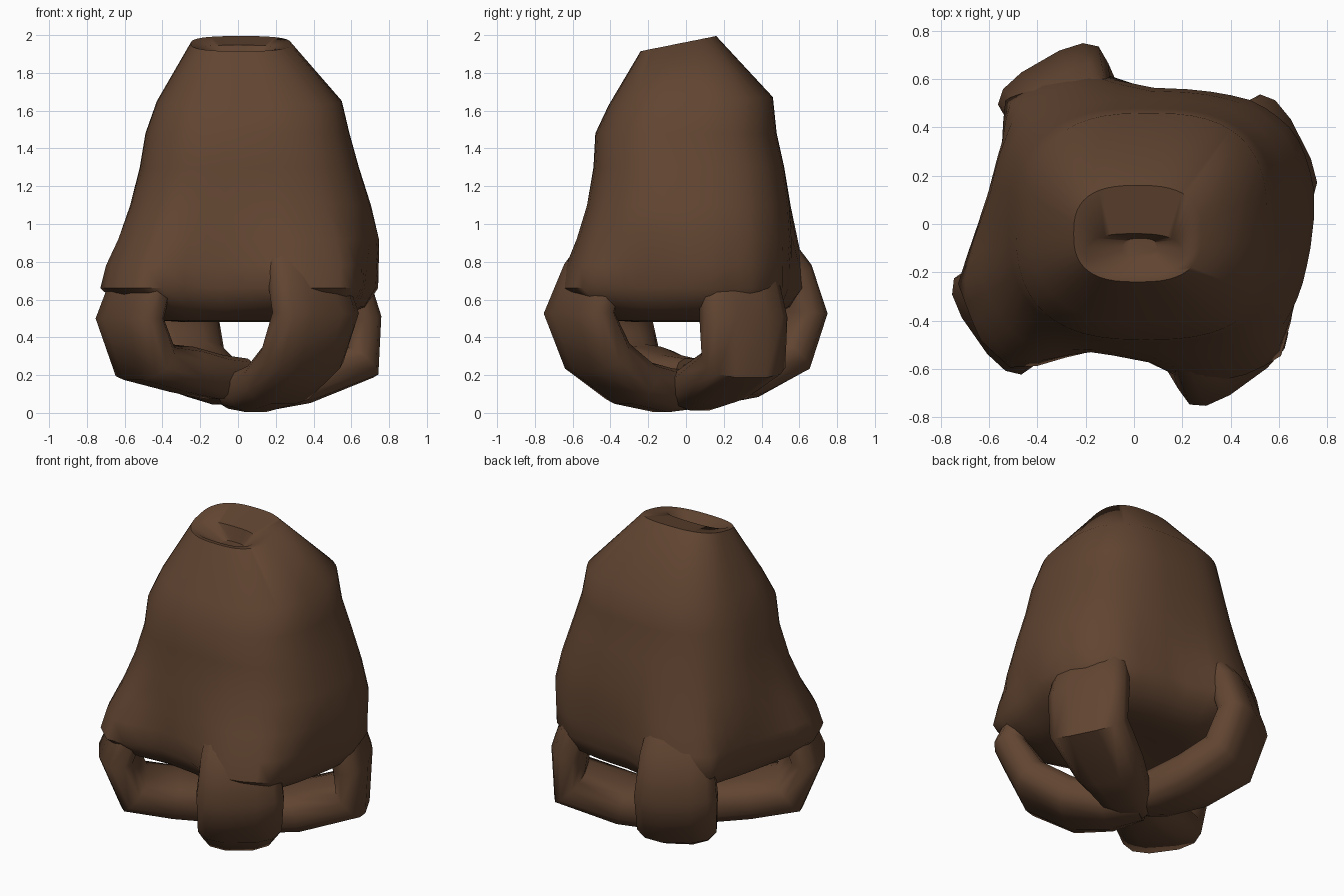
import bpy, bmesh, math
from mathutils import Vector

if "Cube" in bpy.data.objects:
    bpy.data.objects.remove(bpy.data.objects["Cube"])

brown = bpy.data.materials.new("dark brown")
brown.diffuse_color = (0.12, 0.059, 0.031, 1)
brown.use_nodes = True
brown.node_tree.nodes["Principled BSDF"].inputs["Base Color"].default_value = brown.diffuse_color


def power_point(angle, p):
    """Point on a unit superellipse."""
    c, s = math.cos(angle), math.sin(angle)
    return (math.copysign(abs(c) ** (2 / p), c),
            math.copysign(abs(s) ** (2 / p), s))


def loft(name, rings, angle_limit):
    """Skin a list of closed rings and cap both ends."""
    bm = bmesh.new()
    loops = [[bm.verts.new(v) for v in ring] for ring in rings]
    n = len(loops[0])
    for a, b in zip(loops, loops[1:]):
        for i in range(n):
            j = (i + 1) % n
            bm.faces.new((a[i], a[j], b[j], b[i]))
    bm.faces.new(loops[0])
    bm.faces.new(loops[-1])
    bmesh.ops.recalc_face_normals(bm, faces=bm.faces[:])
    mesh = bpy.data.meshes.new(name)
    bm.to_mesh(mesh)
    bm.free()
    mesh.materials.append(brown)
    obj = bpy.data.objects.new(name, mesh)
    bpy.context.collection.objects.link(obj)
    bpy.ops.object.select_all(action='DESELECT')
    obj.select_set(True)
    bpy.context.view_layer.objects.active = obj
    bpy.ops.object.shade_smooth_by_angle(angle=math.radians(angle_limit))


# Skirt outline where the body spreads into the four legs
skirt = [(0.76, 0.10), (0.67, 0.38), (0.50, 0.51), (0.25, 0.54), (0.02, 0.56),
         (-0.17, 0.66), (-0.38, 0.62), (-0.55, 0.52), (-0.55, 0.35),
         (-0.59, 0.18), (-0.67, -0.04), (-0.75, -0.25), (-0.66, -0.49),
         (-0.52, -0.62), (-0.40, -0.60), (-0.20, -0.53), (0.05, -0.57),
         (0.20, -0.69), (0.45, -0.65), (0.62, -0.57), (0.66, -0.40), (0.68, -0.18)]


def skirt_point(x, y):
    """Where the ray from the axis through (x, y) meets the skirt outline."""
    d = Vector((x, y)).normalized()
    for a, b in zip(skirt, skirt[1:] + skirt[:1]):
        a, b = Vector(a), Vector(b)
        ca, cb = d.x * a.y - d.y * a.x, d.x * b.y - d.y * b.x
        if ca <= 0 < cb and d.dot(a + b) > 0:
            return a + (b - a) * (ca / (ca - cb))
    return Vector((x, y))


# Body: height, x range, y range, slope of the ring in y, share of the skirt
body_rings = [
    (1.86, -0.05, 0.10, -0.14, -0.06, 0.0, 0),
    (1.93, -0.20, 0.20, -0.21, -0.04, 0.2, 0),
    (1.955, -0.25, 0.28, -0.24, 0.16, 0.2, 0),
    (1.65, -0.43, 0.55, -0.41, 0.46, 0.05, 0),
    (1.48, -0.49, 0.59, -0.48, 0.48, 0.0, 0),
    (1.30, -0.52, 0.64, -0.49, 0.52, 0.0, 0.0),
    (1.10, -0.56, 0.70, -0.51, 0.55, 0.0, 0.10),
    (0.92, -0.59, 0.75, -0.53, 0.57, 0.0, 0.35),
    (0.78, -0.60, 0.74, -0.54, 0.56, 0.0, 0.70),
    (0.66, -0.57, 0.68, -0.52, 0.53, 0.0, 0.90),
    (0.56, -0.50, 0.60, -0.45, 0.46, 0.0, 0.50),
    (0.49, -0.40, 0.46, -0.36, 0.36, 0.0, 0.10),
    (0.48, -0.28, 0.32, -0.26, 0.26, 0.0, 0),
    (0.51, -0.12, 0.14, -0.11, 0.11, 0.0, 0),
]
rings = []
for z, x0, x1, y0, y1, slope, spread in body_rings:
    cx, cy = (x0 + x1) / 2, (y0 + y1) / 2
    ring = []
    for i in range(48):
        u, v = power_point(math.tau * i / 48, 2.7)
        p = Vector((cx + u * (x1 - x0) / 2, cy + v * (y1 - y0) / 2))
        h = z + slope * (p.y - cy)
        if spread:
            p = p.lerp(skirt_point(*p), spread)
        ring.append(Vector((p.x, p.y, h)))
    rings.append(ring)
loft("body", rings, 55)

# Curled legs: radius, height, width, thickness along the shared path
leg_path = [
    (0.48, 0.92, 0.36, 0.18),
    (0.60, 0.75, 0.46, 0.20),
    (0.68, 0.53, 0.52, 0.22),
    (0.60, 0.30, 0.50, 0.25),
    (0.36, 0.17, 0.44, 0.25),
    (0.15, 0.13, 0.34, 0.24),
    (-0.04, 0.13, 0.20, 0.20),
]


def leg(name, degrees, width_scale, mid_push, low_push, mid_drop, tip_lift):
    a = math.radians(degrees)
    out = Vector((math.cos(a), math.sin(a), 0))
    side = Vector((-math.sin(a), math.cos(a), 0))
    stations = []
    for k, (r, z, w, t) in enumerate(leg_path):
        if k == 2:
            r, z = r + mid_push, z - mid_drop
        elif k == 3:
            r, z = r + low_push, z - mid_drop
        elif k > 3:
            z += tip_lift
        stations.append((out * r + Vector((0, 0, z)), w * width_scale, t))
    leg_rings = []
    for k, (c, w, t) in enumerate(stations):
        ahead = stations[min(k + 1, len(stations) - 1)][0]
        behind = stations[max(k - 1, 0)][0]
        normal = (ahead - behind).normalized().cross(side)
        ring = []
        for i in range(12):
            u, v = power_point(math.tau * (i + 0.5) / 12, 2.7)
            ring.append(c + side * (u * w / 2) + normal * (v * t / 2))
        leg_rings.append(ring)
    loft(name, leg_rings, 60)


leg("front_right_leg", -54, 1.0, 0.02, -0.02, 0.0, -0.01)
leg("back_right_leg", 27, 0.95, -0.01, 0.07, 0.03, 0.0)
leg("back_left_leg", 120, 0.95, -0.01, -0.02, 0.0, 0.03)
leg("front_left_leg", 215, 0.96, 0.02, 0.0, 0.03, 0.06)
